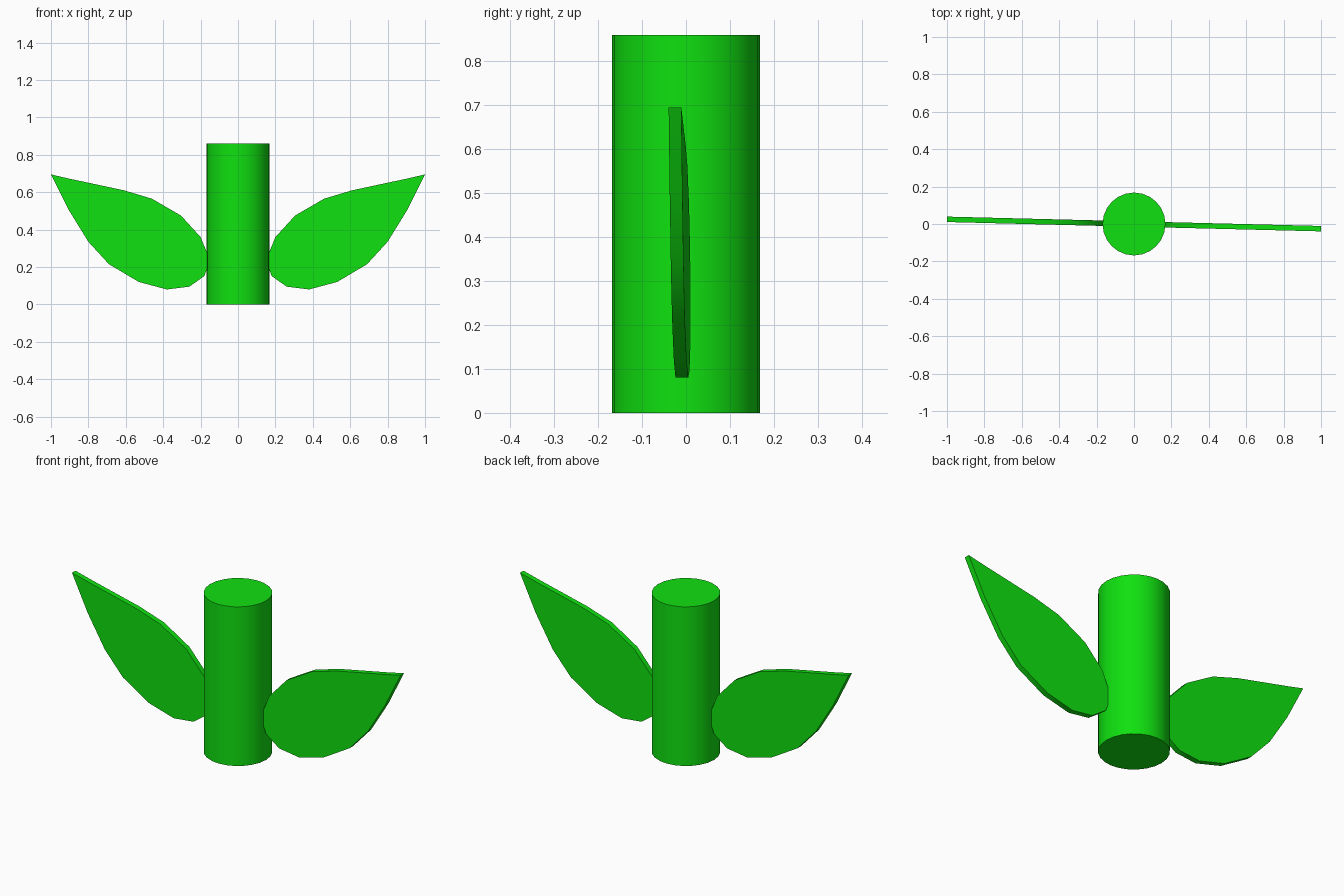
import bpy, bmesh, math

if "Cube" in bpy.data.objects:
    bpy.data.objects.remove(bpy.data.objects["Cube"])

green = bpy.data.materials.new("leaf green")
green.diffuse_color = (0.005, 0.75, 0.005, 1)
green.use_nodes = True
green.node_tree.nodes["Principled BSDF"].inputs["Base Color"].default_value = green.diffuse_color


def finish(name, bm):
    bmesh.ops.recalc_face_normals(bm, faces=bm.faces[:])
    mesh = bpy.data.meshes.new(name)
    bm.to_mesh(mesh)
    bm.free()
    mesh.materials.append(green)
    ob = bpy.data.objects.new(name, mesh)
    bpy.context.collection.objects.link(ob)
    bpy.ops.object.select_all(action='DESELECT')
    ob.select_set(True)
    bpy.context.view_layer.objects.active = ob
    bpy.ops.object.shade_smooth_by_angle(angle=math.radians(30))
    return ob


# Stem: plain capped cylinder
HEIGHT, RADIUS = 0.86, 0.168
bm = bmesh.new()
bmesh.ops.create_cone(bm, cap_ends=True, segments=24, radius1=RADIUS,
                      radius2=RADIUS, depth=HEIGHT)
bmesh.ops.translate(bm, verts=bm.verts[:], vec=(0, 0, HEIGHT / 2))
finish("stem", bm)

# Leaf outline (x, z), from the tip along the top edge and back underneath
OUTLINE = [(1.0, 0.695), (0.90, 0.672), (0.61, 0.61), (0.46, 0.565),
           (0.305, 0.475), (0.2, 0.36), (0.163, 0.27), (0.162, 0.2),
           (0.18, 0.152), (0.26, 0.095), (0.38, 0.08), (0.53, 0.12),
           (0.69, 0.215), (0.80, 0.335), (0.905, 0.505)]
THICKNESS, SKEW = 0.029, -0.025


def leaf(name, side):
    """Thin slab, slightly turned; side -1 is the half-turn copy."""
    bm = bmesh.new()
    front = bm.faces.new([bm.verts.new((side * x, side * (SKEW * x - THICKNESS / 2), z))
                          for x, z in OUTLINE])
    ext = bmesh.ops.extrude_face_region(bm, geom=[front], use_keep_orig=True)
    moved = [g for g in ext["geom"] if isinstance(g, bmesh.types.BMVert)]
    bmesh.ops.translate(bm, verts=moved, vec=(0, side * THICKNESS, 0))
    finish(name, bm)


leaf("right_leaf", 1)
leaf("left_leaf", -1)
